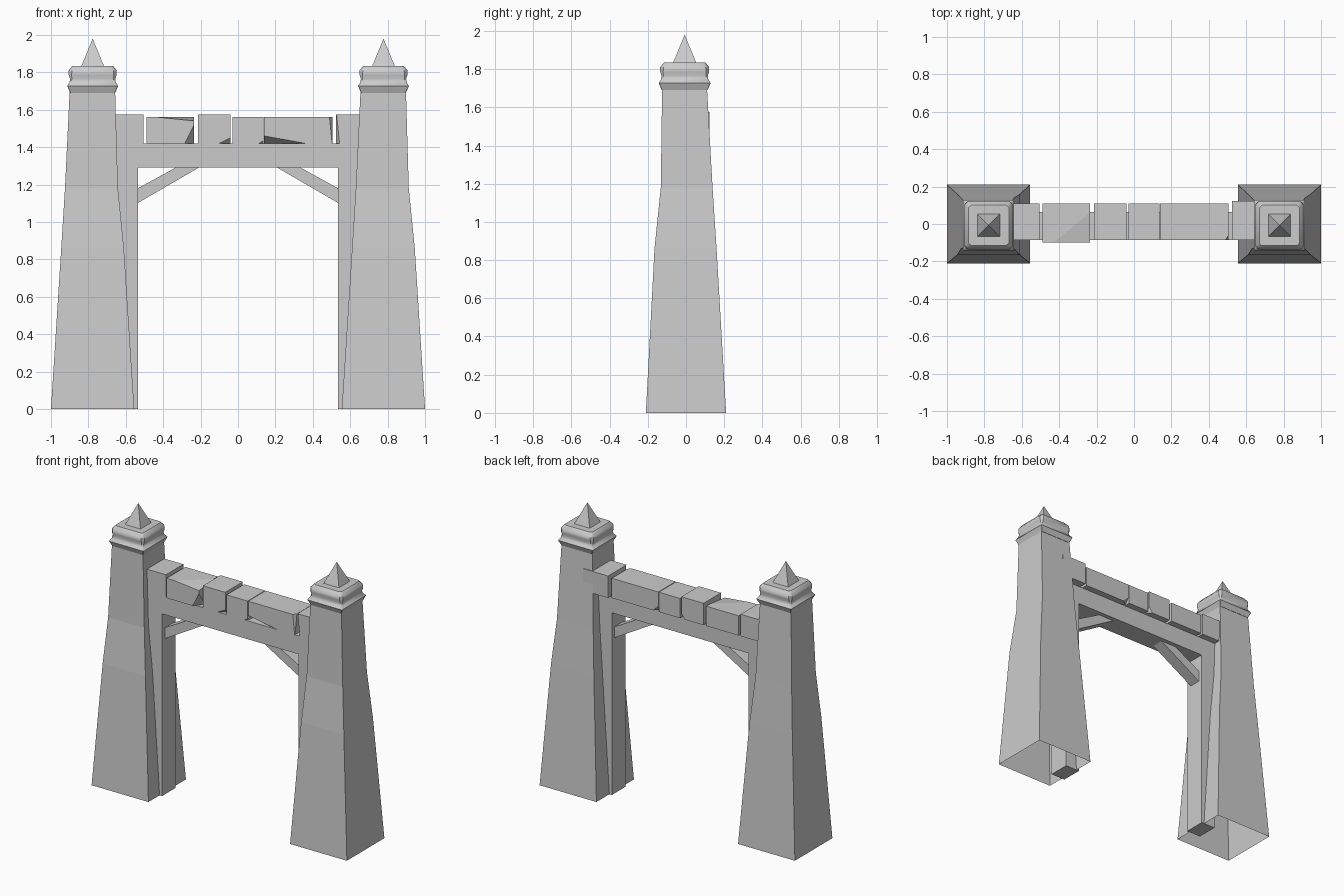
import bpy, bmesh, math
from mathutils import Vector

if "Cube" in bpy.data.objects:
    bpy.data.objects.remove(bpy.data.objects["Cube"])

STEP = 1.555          # distance between the two towers
CX, CY = -0.777, -0.007


def finish(name, bm, smooth=False):
    bmesh.ops.recalc_face_normals(bm, faces=bm.faces)
    me = bpy.data.meshes.new(name)
    bm.to_mesh(me)
    bm.free()
    ob = bpy.data.objects.new(name, me)
    bpy.context.collection.objects.link(ob)
    if smooth:
        bpy.ops.object.select_all(action='DESELECT')
        ob.select_set(True)
        bpy.context.view_layer.objects.active = ob
        bpy.ops.object.shade_smooth_by_angle(angle=math.radians(40))
    return ob


def loft(name, rings, smooth=False, bottom=False):
    bm = bmesh.new()
    vs = [[bm.verts.new(p) for p in r] for r in rings]
    n = len(vs[0])
    for a, b in zip(vs, vs[1:]):
        for i in range(n):
            j = (i + 1) % n
            bm.faces.new((a[i], a[j], b[j], b[i]))
    bm.faces.new(vs[-1])
    if bottom:
        bm.faces.new(vs[0][::-1])
    return finish(name, bm, smooth)


def rect(x0, x1, y0, y1, z):
    return [(x0, y0, z), (x1, y0, z), (x1, y1, z), (x0, y1, z)]


def cut_rect(h, c, z, ox):
    """Square ring with cut corners."""
    k = h - c
    pts = [(-k, -h), (k, -h), (h, -k), (h, k), (k, h), (-k, h), (-h, k), (-h, -k)]
    return [(CX + ox + x, CY + y, z) for x, y in pts]


def box(name, x0, x1, y0, y1, z0, z1, chips=()):
    """Box with chipped corners: each chip is (point on plane, outward normal)."""
    bm = bmesh.new()
    bmesh.ops.create_cube(bm, size=1)
    for v in bm.verts:
        v.co = ((x0 + x1) / 2 + v.co.x * (x1 - x0),
                (y0 + y1) / 2 + v.co.y * (y1 - y0),
                (z0 + z1) / 2 + v.co.z * (z1 - z0))
    for co, no in chips:
        r = bmesh.ops.bisect_plane(bm, geom=bm.verts[:] + bm.edges[:] + bm.faces[:],
                                   plane_co=Vector(co), plane_no=Vector(no), clear_outer=True)
        edges = [e for e in r['geom_cut'] if isinstance(e, bmesh.types.BMEdge)]
        bmesh.ops.contextual_create(bm, geom=edges)
    return finish(name, bm)


# tapered towers (open underneath), caps and spikes
shaft = [(-1.0, -0.555, -0.21, 0.21, 0), (-0.945, -0.61, -0.165, 0.16, 0.86),
         (-0.925, -0.642, -0.132, 0.139, 1.18), (-0.90, -0.657, -0.125, 0.11, 1.70)]
cap = [(0.12, 0.002, 1.69), (0.136, 0.002, 1.727), (0.124, 0.006, 1.745),
       (0.121, 0.01, 1.765), (0.128, 0.015, 1.785), (0.128, 0.018, 1.81), (0.108, 0.014, 1.835)]
for side, ox in (("left", 0), ("right", STEP)):
    loft(side + "_tower", [rect(a + ox, b + ox, c, d, z) for a, b, c, d, z in shaft])
    loft(side + "_tower_cap", [cut_rect(h, c, z, ox) for h, c, z in cap], True, True)
    bm = bmesh.new()
    base = [bm.verts.new(p) for p in rect(CX + ox - 0.062, CX + ox + 0.062,
                                          CY - 0.062, CY + 0.062, 1.83)]
    tip = bm.verts.new((CX + ox, CY, 1.98))
    for i in range(4):
        bm.faces.new((base[i], base[(i + 1) % 4], tip))
    bm.faces.new(base[::-1])
    finish(side + "_spike", bm)

# timber frame: posts, lintel and diagonal braces
box("lintel", -0.65, 0.65, -0.085, 0.065, 1.29, 1.42)
for side, s in (("left", -1), ("right", 1)):
    xs = sorted((s * 0.645, s * 0.535))
    box(side + "_post", xs[0], xs[1], -0.085, 0.065, 0, 1.29)
    prof = [(0.56, 1.087), (0.56, 1.166), (0.317, 1.30), (0.193, 1.30)]
    loft(side + "_brace", [[(s * x, y, z) for x, z in prof] for y in (-0.05, 0.035)],
         bottom=True)

# row of weathered stone blocks on the lintel
F, B, Z0 = -0.085, 0.11, 1.42
blocks = [
    (-0.72, -0.505, F, B, 1.575, []),
    (-0.49, -0.235, -0.10, B, 1.56, [((-0.26, -0.10, 1.47), (1, -0.8, -0.5)),
                                     ((-0.36, -0.10, 1.553), (0.1, -0.12, 1))]),
    (-0.215, -0.04, F, B, 1.575, [((-0.07, F, 1.435), (0.5, -0.8, -1)),
                                  ((-0.045, B, 1.45), (1, 1, -0.8))]),
    (-0.03, 0.135, F, B, 1.56, [((0.12, F, 1.425), (0.6, -0.6, -1))]),
    (0.14, 0.505, F, B, 1.56, [((0.14, F, 1.46), (-0.18, -0.7, -1)),
                               ((0.495, F, 1.50), (1, -0.7, 0.1)),
                               ((0.16, B, 1.44), (-0.6, 0.7, -0.6))]),
    (0.525, 0.72, F, 0.122, 1.575, [((0.535, F, 1.5), (-1, -0.5, -0.1))]),
]
for i, (x0, x1, y0, y1, z1, chips) in enumerate(blocks):
    box(f"stone_block_{i + 1}", x0, x1, y0, y1, Z0, z1, chips)
